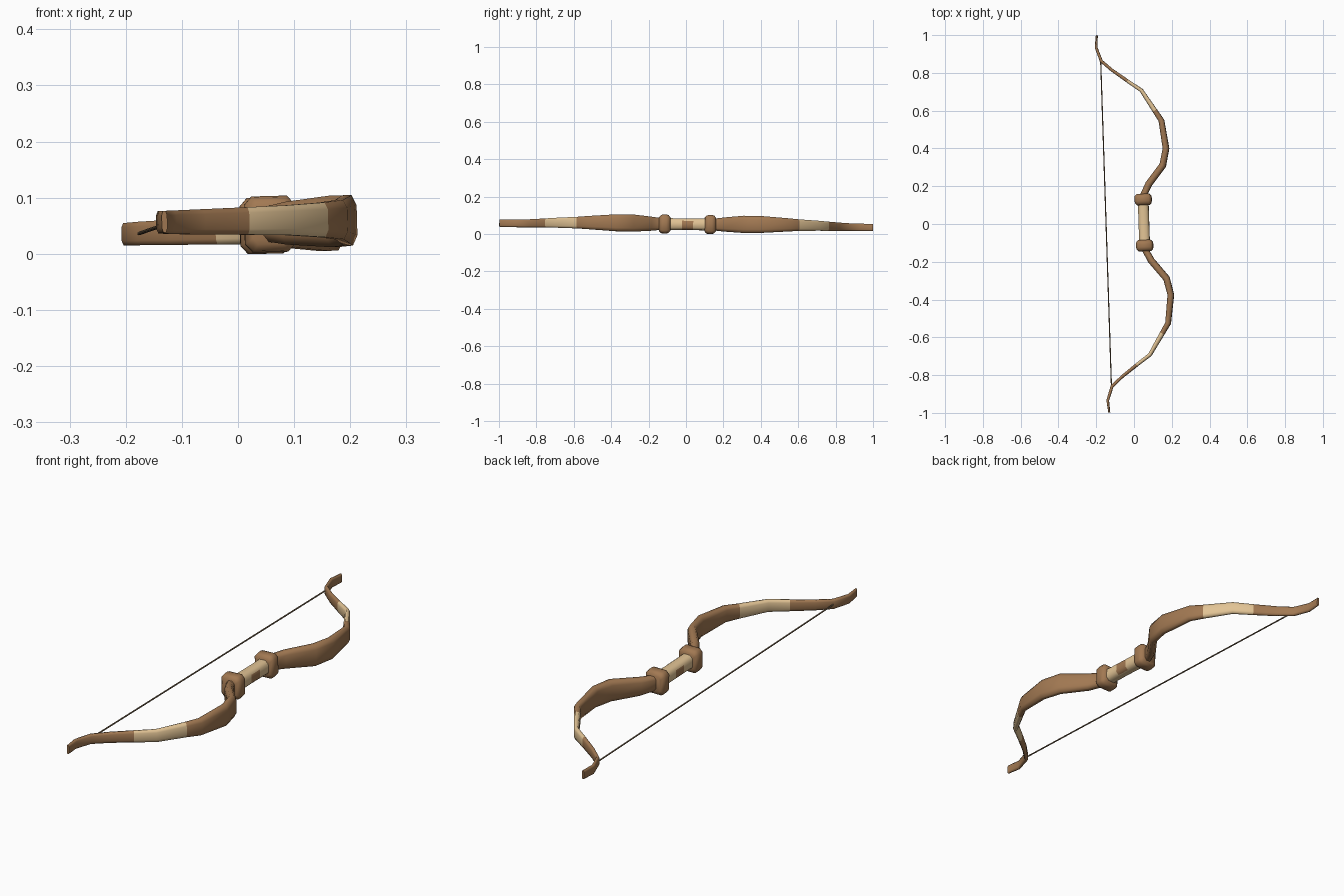
import bpy, bmesh, math
from mathutils import Vector, Matrix

if "Cube" in bpy.data.objects:
    bpy.data.objects.remove(bpy.data.objects["Cube"])


def material(name, rgb):
    m = bpy.data.materials.new(name)
    m.diffuse_color = (*rgb, 1)
    m.use_nodes = True
    m.node_tree.nodes["Principled BSDF"].inputs["Base Color"].default_value = m.diffuse_color
    return m


WOOD = material("brown wood", (0.36, 0.19, 0.085))
PALE = material("pale wrap", (0.76, 0.55, 0.30))
CORD = material("dark string", (0.19, 0.13, 0.075))

# The whole bow lies slightly turned and tilted
POSE = (Matrix.Translation((0, 0.006, 0.05)) @ Matrix.Rotation(0.033, 4, 'Z')
        @ Matrix.Rotation(-0.0115, 4, 'X') @ Matrix.Rotation(-0.027, 4, 'Y'))


def loft(name, stations, mats, rule=None, flat=0.6, side=0.5):
    """Chamfered-box sections (x, y, half thickness, half height) swept along a path."""
    bm = bmesh.new()
    pts = [Vector((s[0], s[1], 0)) for s in stations]
    rings = []
    for i, (x, y, t, h) in enumerate(stations):
        tan = (pts[min(i + 1, len(pts) - 1)] - pts[max(i - 1, 0)]).normalized()
        nrm = Vector((tan.y, -tan.x, 0))
        prof = [(t, -h * flat), (t, h * flat), (t * side, h), (-t * side, h),
                (-t, h * flat), (-t, -h * flat), (-t * side, -h), (t * side, -h)]
        rings.append([bm.verts.new(pts[i] + nrm * a + Vector((0, 0, b))) for a, b in prof])
    for r0, r1 in zip(rings, rings[1:]):
        for k in range(8):
            bm.faces.new((r0[k], r0[(k + 1) % 8], r1[(k + 1) % 8], r1[k]))
    bm.faces.new(rings[0])
    bm.faces.new(rings[-1])
    bmesh.ops.recalc_face_normals(bm, faces=bm.faces)
    if rule:
        for f in bm.faces:
            f.material_index = rule(f.calc_center_median(), f.normal)
    mesh = bpy.data.meshes.new(name)
    bm.to_mesh(mesh)
    bm.free()
    for m in mats:
        mesh.materials.append(m)
    mesh.shade_smooth()
    mesh.set_sharp_from_angle(angle=math.radians(78))
    ob = bpy.data.objects.new(name, mesh)
    bpy.context.collection.objects.link(ob)
    ob.matrix_world = POSE
    return ob


# Limb path from grip to tip: x, y, half thickness, half height
LIMB = [(0.0525, 0.115, 0.017, 0.030), (0.0525, 0.14, 0.017, 0.031),
        (0.085, 0.203, 0.018, 0.038), (0.1625, 0.30, 0.018, 0.046),
        (0.1825, 0.388, 0.017, 0.045), (0.163, 0.537, 0.015, 0.035),
        (0.130, 0.59, 0.013, 0.031), (0.062, 0.70, 0.010, 0.0265),
        (-0.010, 0.752, 0.009, 0.0245), (-0.09, 0.812, 0.008, 0.0225),
        (-0.145, 0.862, 0.008, 0.021), (-0.17, 0.935, 0.007, 0.020),
        (-0.164, 0.999, 0.005, 0.019)]

# Guard rings: rounded blocks, y offset and scale
GUARD = [(-0.030, 0.72), (-0.020, 0.95), (-0.008, 1.0),
         (0.008, 1.0), (0.020, 0.95), (0.030, 0.72)]

for label, s in (("upper", 1), ("lower", -1)):
    loft(label + "_limb", [(x, y * s, t, h) for x, y, t, h in LIMB], [WOOD, PALE],
         lambda c, n: int(0.59 < abs(c.y) < 0.752))
    loft(label + "_guard", [(0.0525, s * 0.122 + d, 0.045 * k, 0.050 * k) for d, k in GUARD],
         [WOOD], flat=0.7, side=0.7)

# Grip with brown patches on its sides
loft("grip", [(0.0525, y, 0.028, h) for y, h in
              ((-0.12, 0.032), (-0.03, 0.030), (0.03, 0.030), (0.12, 0.032))],
     [PALE, WOOD],
     lambda c, n: int(abs(c.y) < 0.03 and abs(n.x) > 0.3 and n.z < 0.3))

# Bow string
loft("string", [(-0.148, -0.866, 0.003, 0.003), (-0.148, 0.866, 0.003, 0.003)],
     [CORD], flat=0.41, side=0.41)
